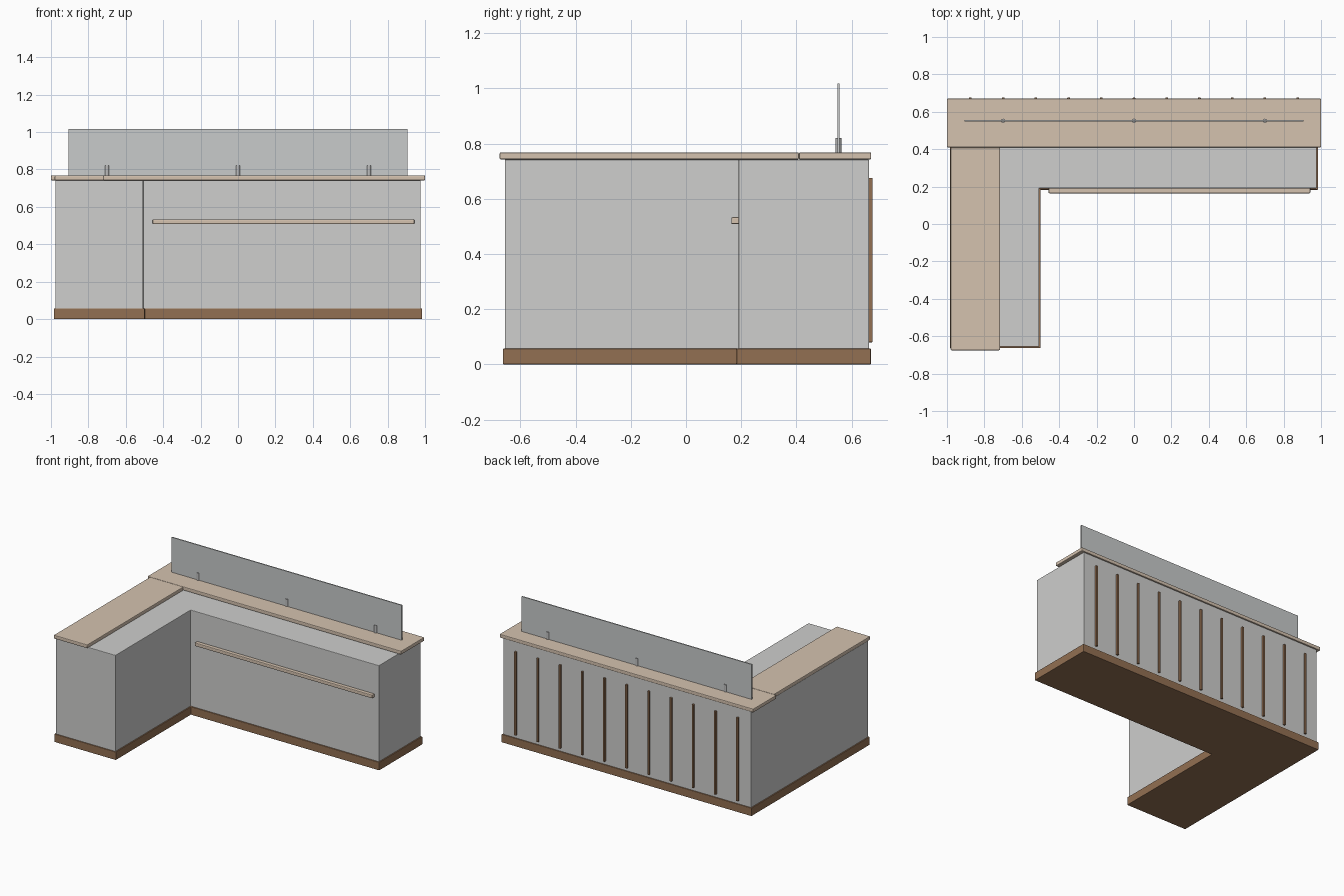
import bpy, bmesh

if "Cube" in bpy.data.objects:
    bpy.data.objects.remove(bpy.data.objects["Cube"])


def material(name, rgb):
    m = bpy.data.materials.new(name)
    m.diffuse_color = (*rgb, 1)
    m.use_nodes = True
    m.node_tree.nodes["Principled BSDF"].inputs["Base Color"].default_value = m.diffuse_color
    return m


WHITE = material("pale_grey_panel", (0.62, 0.62, 0.61))
STONE = material("beige_countertop", (0.66, 0.54, 0.43))
WOOD = material("brown_wood", (0.29, 0.16, 0.085))
GLASS = material("grey_glass", (0.58, 0.60, 0.60))
METAL = material("brushed_metal", (0.50, 0.50, 0.50))


def prism(name, outline, z0, z1, mat, bevel=0.0):
    """Extrude a flat outline from z0 to z1, optionally with rounded edges."""
    bm = bmesh.new()
    face = bm.faces.new([bm.verts.new((x, y, z0)) for x, y in outline])
    top = bmesh.ops.extrude_face_region(bm, geom=[face])["geom"]
    bmesh.ops.translate(bm, vec=(0, 0, z1 - z0),
                        verts=[v for v in top if isinstance(v, bmesh.types.BMVert)])
    bmesh.ops.recalc_face_normals(bm, faces=bm.faces)
    mesh = bpy.data.meshes.new(name)
    bm.to_mesh(mesh)
    bm.free()
    mesh.materials.append(mat)
    ob = bpy.data.objects.new(name, mesh)
    bpy.context.collection.objects.link(ob)
    if bevel:
        mod = ob.modifiers.new("Bevel", "BEVEL")
        mod.width, mod.segments = bevel, 2
    return ob


def box(name, x0, x1, y0, y1, z0, z1, mat, bevel=0.0):
    return prism(name, [(x0, y0), (x1, y0), (x1, y1), (x0, y1)], z0, z1, mat, bevel)


def l_shape(half_x, front, inner_x, inner_y, back):
    return [(-half_x, front), (inner_x, front), (inner_x, inner_y),
            (half_x, inner_y), (half_x, back), (-half_x, back)]


# L-shaped plinth and cabinet body
prism("plinth", l_shape(0.985, -0.663, -0.499, 0.183, 0.67), 0, 0.057, WOOD, 0.003)
prism("counter_body", l_shape(0.977, -0.656, -0.507, 0.191, 0.663), 0.055, 0.742, WHITE, 0.003)

# Countertops on the main run and the side return
box("main_countertop", -1, 1, 0.409, 0.671, 0.742, 0.768, STONE, 0.005)
box("return_countertop", -0.98, -0.716, -0.675, 0.409, 0.742, 0.768, STONE, 0.005)

# Rail along the inner side
box("front_rail", -0.457, 0.943, 0.164, 0.193, 0.508, 0.533, STONE, 0.005)

# Glass screen with its three posts
box("glass_screen", -0.907, 0.907, 0.548, 0.556, 0.766, 1.017, GLASS)
for i in range(3):
    bpy.ops.mesh.primitive_cylinder_add(vertices=16, radius=0.011, depth=0.055,
                                        location=(-0.7 + 0.7 * i, 0.552, 0.7925))
    post = bpy.context.object
    post.name = f"screen_post_{i + 1}"
    post.data.materials.append(METAL)
    bpy.ops.object.shade_smooth_by_angle()

# Vertical wooden slats on the back
for i in range(11):
    x = -0.875 + 0.175 * i
    box(f"back_slat_{i + 1}", x - 0.007, x + 0.007, 0.66, 0.676, 0.08, 0.675, WOOD, 0.002)
